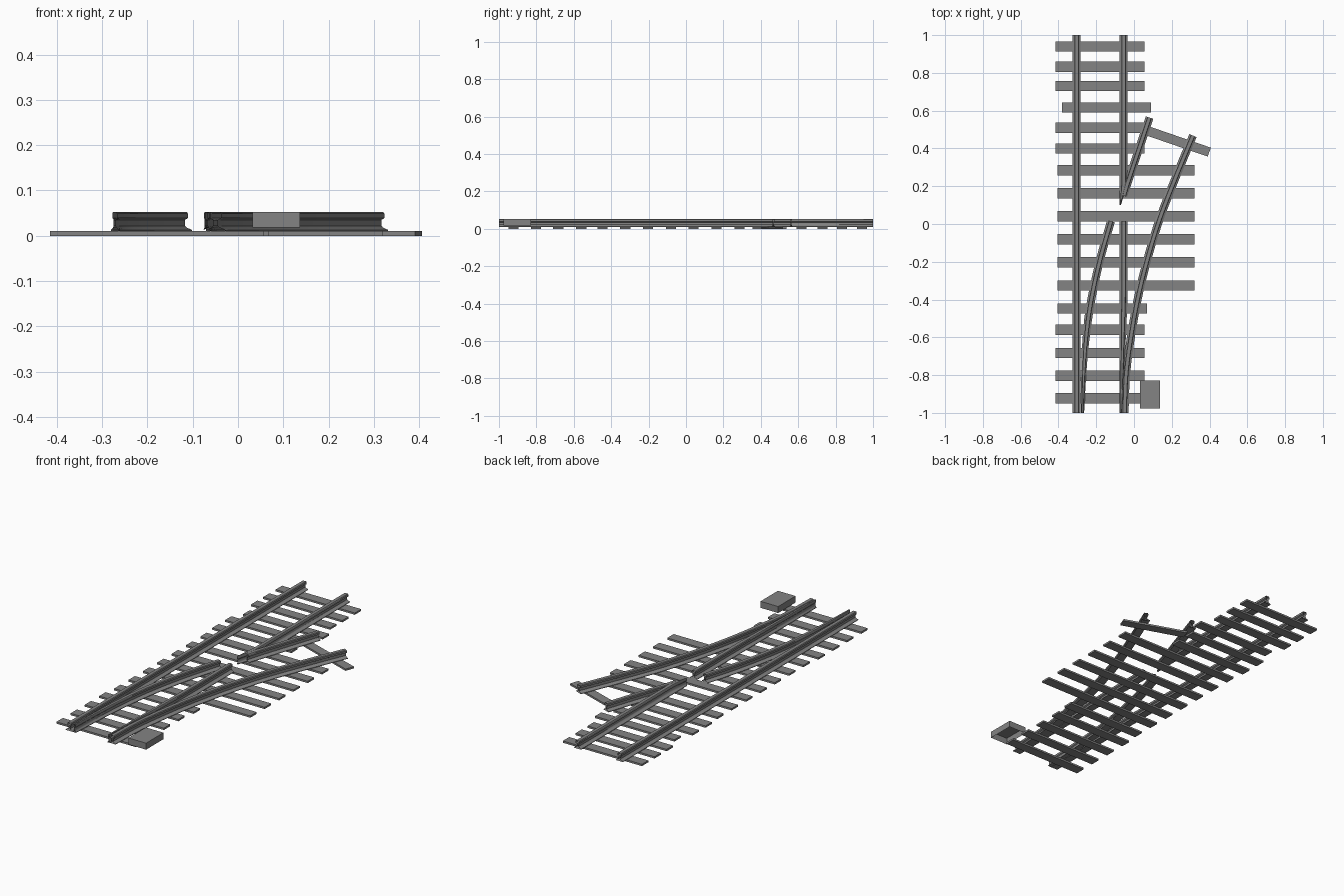
import bpy, bmesh, math
from mathutils import Vector, Matrix

cube = bpy.data.objects.get("Cube")
if cube:
    bpy.data.objects.remove(cube)

steel = bpy.data.materials.new("dull_grey")
steel.use_nodes = True
GREY = (0.23, 0.23, 0.23, 1)
steel.diffuse_color = GREY
steel.node_tree.nodes["Principled BSDF"].inputs["Base Color"].default_value = GREY


def finish(bm, name, smooth=False):
    bmesh.ops.recalc_face_normals(bm, faces=bm.faces)
    mesh = bpy.data.meshes.new(name)
    bm.to_mesh(mesh)
    bm.free()
    mesh.materials.append(steel)
    obj = bpy.data.objects.new(name, mesh)
    bpy.context.collection.objects.link(obj)
    if smooth:
        bpy.ops.object.select_all(action="DESELECT")
        obj.select_set(True)
        bpy.context.view_layer.objects.active = obj
        bpy.ops.object.shade_smooth_by_angle(angle=math.radians(30))
    return obj


def block(name, x0, x1, y, depth, z0, z1, angle=0, open_bottom=False):
    bm = bmesh.new()
    turn = Matrix.Translation(((x0 + x1) / 2, y, (z0 + z1) / 2)) @ Matrix.Rotation(angle, 4, "Z")
    bmesh.ops.create_cube(bm, size=1, matrix=turn @ Matrix.Diagonal((x1 - x0, depth, z1 - z0, 1)))
    if open_bottom:
        bm.normal_update()
        base = [f for f in bm.faces if f.normal.z < -0.9]
        bmesh.ops.delete(bm, geom=base, context="FACES_ONLY")
    return finish(bm, name)


# Rail section: foot, web and rounded head, mirrored about its centre
FOOT = 0.021
half = [(FOOT, 0.01), (FOOT, 0.013), (0.009, 0.018), (0.005, 0.022), (0.005, 0.035),
        (0.012, 0.039), (0.012, 0.049), (0.009, 0.053)]
SECTION = half + [(-o, z) for o, z in reversed(half)]


def smooth_path(points, steps=6):
    """Catmull-Rom curve through the points."""
    p = [Vector(q) for q in points]
    p = [2 * p[0] - p[1]] + p + [2 * p[-1] - p[-2]]
    path = []
    for a, b, c, d in zip(p, p[1:], p[2:], p[3:]):
        for i in range(steps):
            t = i / steps
            path.append(0.5 * (2 * b + (c - a) * t + (2 * a - 5 * b + 4 * c - d) * t * t
                               + (3 * b - a - 3 * c + d) * t ** 3))
    return path + [p[-2]]


def rail(name, path, side=0, toe=1, taper=1):
    """Sweep the section; a toe below 1 narrows the start, keeping the edge on that side."""
    bm = bmesh.new()
    rings = []
    for i, p in enumerate(path):
        along = (path[min(i + 1, len(path) - 1)] - path[max(i - 1, 0)]).normalized()
        across = Vector((along.y, -along.x))
        s = min(1, toe + (1 - toe) * (p.y - path[0].y) / taper)
        ring = []
        for o, z in SECTION:
            q = p + across * (side * FOOT + (o - side * FOOT) * s)
            ring.append(bm.verts.new((q.x, max(-1, min(1, q.y)), z)))
        rings.append(ring)
    n = len(SECTION)
    for a, b in zip(rings, rings[1:]):
        for j in range(n):
            bm.faces.new((a[j], a[(j + 1) % n], b[(j + 1) % n], b[j]))
    return finish(bm, name, True)


# Straight and curved running rails
LEFT, RIGHT = -0.304, -0.055
rail("straight_stock_rail", [Vector((LEFT, -1)), Vector((LEFT, 1))])
rail("curved_stock_rail", smooth_path([
    (-0.05, -1), (-0.042, -0.8), (-0.018, -0.61), (0.019, -0.4),
    (0.07, -0.19), (0.135, 0.024), (0.216, 0.235), (0.312, 0.468)]))

# Tapered switch blades
rail("straight_blade", smooth_path([(RIGHT, -1), (RIGHT, -0.5), (RIGHT, 0.015)]),
     side=-1, toe=0.35, taper=0.6)
rail("curved_blade", smooth_path([
    (-0.285, -1), (-0.274, -0.8), (-0.257, -0.61), (-0.226, -0.4),
    (-0.18, -0.19), (-0.122, 0.015)]), side=1, toe=0.4, taper=0.5)

# Crossing nose where the two inner rails meet
rail("straight_nose_rail", [Vector((RIGHT, y)) for y in (0.1, 0.21, 1)],
     side=-1, toe=0.15, taper=0.11)
rail("diverging_nose_rail", smooth_path([(-0.056, 0.15), (0.013, 0.357), (0.082, 0.563)]),
     side=1, toe=0.8, taper=0.06)

# Sleepers: front group, long middle group, back group
SHORT, LONG = (-0.415, 0.056), (-0.405, 0.32)
rows = [(y, SHORT) for y in (-0.923, -0.803, -0.683, -0.56)]
rows += [(-0.447, (-0.405, 0.068))]
rows += [(-0.325 + 0.122 * i, LONG) for i in range(6)]
rows += [(y, SHORT) for y in (0.4, 0.51)]
rows += [(0.617, (-0.382, 0.091))]
rows += [(y, SHORT) for y in (0.73, 0.833, 0.94)]
for y, (x0, x1) in rows:
    block("sleeper", x0, x1, y, 0.054, 0, 0.01)
block("angled_sleeper", 0.061, 0.408, 0.437, 0.05, 0, 0.01, math.radians(-19))

# Hollow switch motor cover
block("switch_motor_cover", 0.032, 0.137, -0.903, 0.148, 0.018, 0.053, open_bottom=True)
